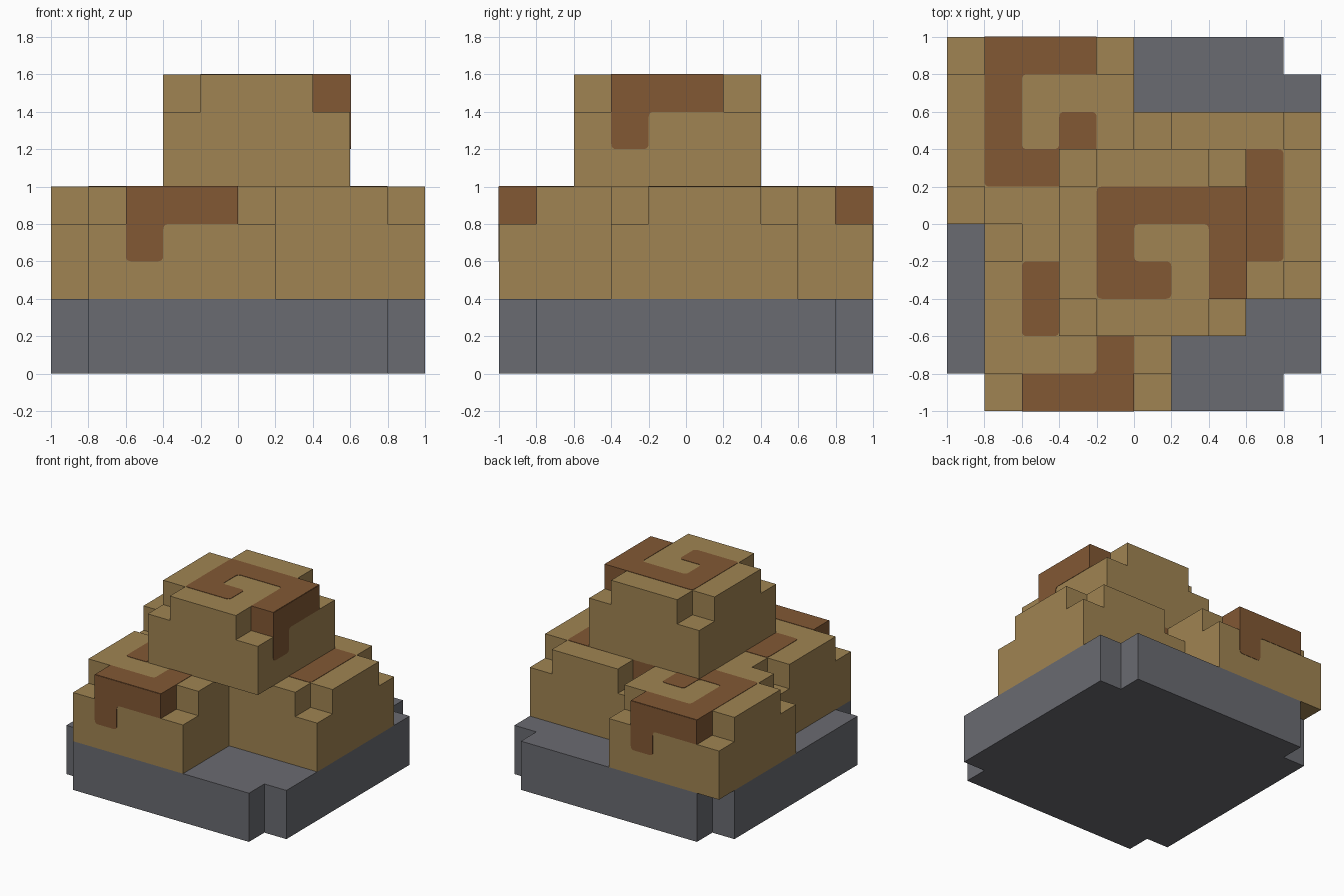
import bpy, bmesh, math
from mathutils import Vector, Matrix

if "Cube" in bpy.data.objects:
    bpy.data.objects.remove(bpy.data.objects["Cube"])

U = 0.2          # size of one block
SKIN = 0.003     # thickness of the painted plates


def material(name, rgb):
    m = bpy.data.materials.new(name)
    lin = [((c / 255 + 0.055) / 1.055) ** 2.4 for c in rgb]
    m.diffuse_color = (*lin, 1)
    m.use_nodes = True
    m.node_tree.nodes["Principled BSDF"].inputs["Base Color"].default_value = m.diffuse_color
    return m


dough = material("golden_dough", (160, 132, 82))
filling = material("brown_filling", (130, 88, 52))
slate = material("grey_slate", (106, 107, 113))


def finish(bm, name, mats):
    bmesh.ops.recalc_face_normals(bm, faces=bm.faces)
    me = bpy.data.meshes.new(name)
    bm.to_mesh(me)
    bm.free()
    for m in mats:
        me.materials.append(m)
    return me


def raise_faces(bm, faces, height):
    out = bmesh.ops.extrude_face_region(bm, geom=faces)["geom"]
    verts = [g for g in out if isinstance(g, bmesh.types.BMVert)]
    bmesh.ops.translate(bm, verts=verts, vec=(0, 0, height))
    return [g for g in out if isinstance(g, bmesh.types.BMFace)]


def prism(name, outline, height, mat, matrix=Matrix()):
    bm = bmesh.new()
    face = bm.faces.new([bm.verts.new((x, y, 0)) for x, y in outline])
    raise_faces(bm, [face], height)
    bm.transform(matrix)
    return finish(bm, name, [mat])


def soften(points, hard, r=0.15, steps=4):
    """Round every corner of an outline except the listed hard ones."""
    out = []
    for i, p in enumerate(points):
        p = Vector(p)
        if i in hard:
            out.append(p)
            continue
        a = p + (Vector(points[i - 1]) - p).normalized() * r
        b = p + (Vector(points[(i + 1) % len(points)]) - p).normalized() * r
        for k in range(steps + 1):
            t = k / steps
            out.append(a * (1 - t) ** 2 + p * 2 * t * (1 - t) + b * t * t)
    return out


def place(name, mesh, loc=(0, 0, 0), turn=0):
    ob = bpy.data.objects.new(name, mesh)
    ob.location = loc
    ob.rotation_euler.z = turn * math.pi / 2
    bpy.context.collection.objects.link(ob)


# Bun body: 5 x 5 x 3 blocks with the four top corners missing
bm = bmesh.new()
cuts = (-2.5, -1.5, 1.5, 2.5)
grid = [[bm.verts.new((x, y, 0)) for y in cuts] for x in cuts]
faces = [bm.faces.new((grid[i][j], grid[i + 1][j], grid[i + 1][j + 1], grid[i][j + 1]))
         for i in range(3) for j in range(3)]
top = raise_faces(bm, faces, 2)
crown = [f for f in top
         if min(abs(c) for c in f.calc_center_median().xy) < 1]
raise_faces(bm, crown, 1)
# Filling shows on the notch walls beside the open end of the swirl
for f in bm.faces:
    c = f.calc_center_median()
    f.material_index = int(c.x > 1.6 and c.z > 2.1 and abs(c.y) < 1.6)
bmesh.ops.scale(bm, vec=(U, U, U), verts=bm.verts)
body = finish(bm, "bun_body", [dough, filling])

# Swirl on the top of the bun
swirl_line = [(5, 1), (5, 4), (1, 4), (1, 1), (3, 1), (3, 2), (2, 2), (2, 3), (4, 3), (4, 1)]
swirl = prism("bun_swirl", soften(swirl_line, (0, 1, 9)), SKIN / U, filling,
              Matrix.Scale(U, 4) @ Matrix.Translation((-2.5, -2.5, 3)))

# Drip on the side where the swirl ends
drip_line = [(1, 3), (1, 1), (2, 1), (2, 2), (4, 2), (4, 3)]
to_side = Matrix(((0, 0, 1, 2.5), (1, 0, 0, -2.5), (0, 1, 0, 0), (0, 0, 0, 1)))
drip = prism("bun_drip", soften(drip_line, (0, 4, 5)), SKIN / U, filling,
             Matrix.Scale(U, 4) @ to_side)

# Four buns: three on the plate and one on top, each turned its own way
buns = {
    "back_bun": ((-0.5, 0.5, 0.4), 1),
    "front_bun": ((-0.3, -0.5, 0.4), 3),
    "right_bun": ((0.5, 0.1, 0.4), 2),
    "top_bun": ((0.1, -0.1, 1.0), 0),
}
for name, (loc, turn) in buns.items():
    for part, mesh in (("body", body), ("swirl", swirl), ("drip", drip)):
        place(f"{name}_{part}", mesh, loc, turn)

# Plate: square slab with stepped corners
quarter = [(1, -0.8), (1, 0.8), (0.8, 0.8)]
plate_line = []
for k in range(4):
    rot = Matrix.Rotation(k * math.pi / 2, 2)
    plate_line += [rot @ Vector(p) for p in quarter]
place("plate", prism("plate", plate_line, 0.4, slate))
